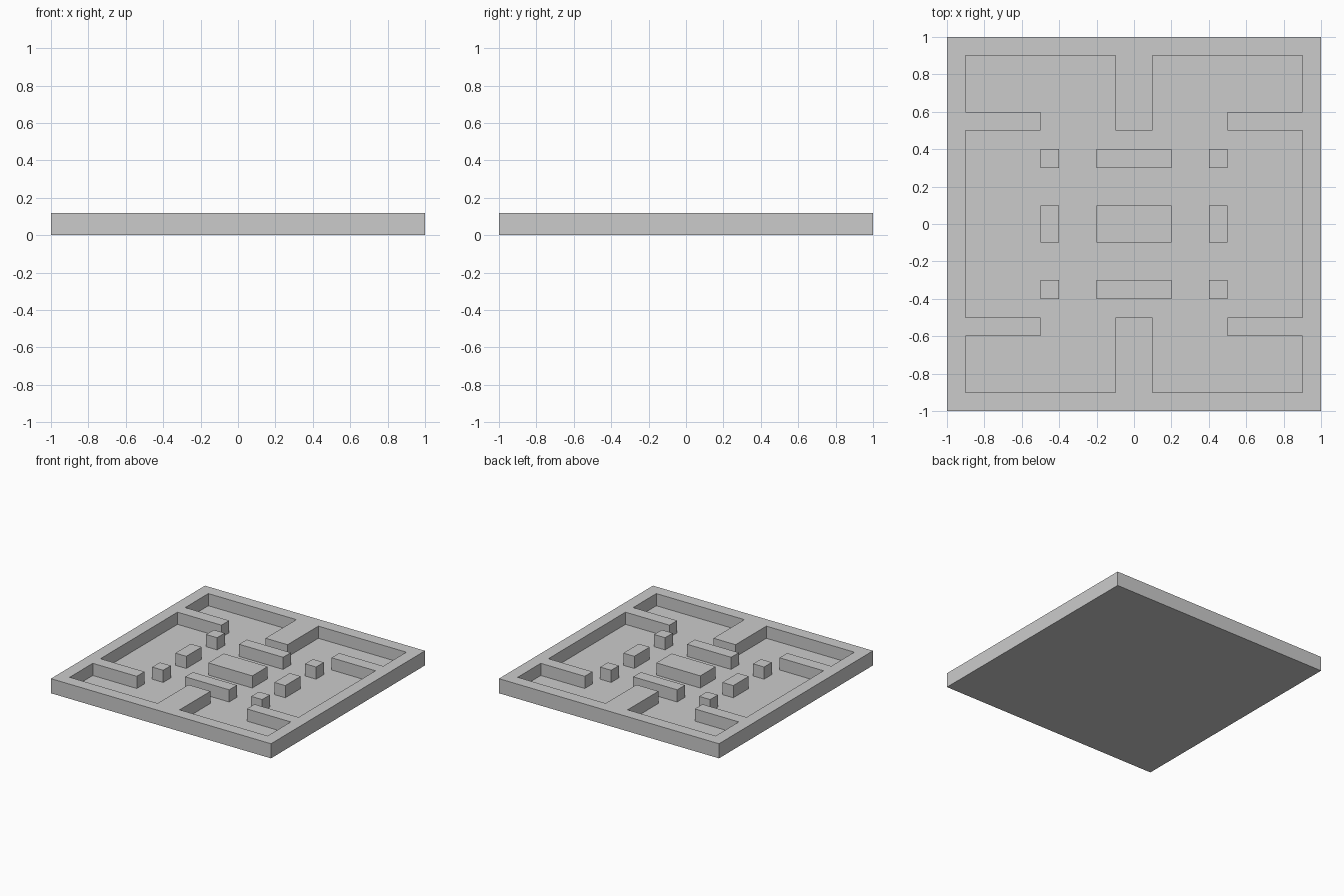
import bpy
import bmesh
import math
from mathutils import Vector

if "Cube" in bpy.data.objects:
    bpy.data.objects.remove(bpy.data.objects["Cube"])

FLOOR, TOP, CELL = 0.02, 0.12, 0.1

grey = bpy.data.materials.new("plain grey")
grey.diffuse_color = (0.6, 0.6, 0.6, 1)
grey.use_nodes = True
grey.node_tree.nodes["Principled BSDF"].inputs["Base Color"].default_value = grey.diffuse_color


def finish(bm, name):
    bmesh.ops.dissolve_limit(bm, angle_limit=math.radians(1),
                             verts=bm.verts, edges=bm.edges)
    bmesh.ops.recalc_face_normals(bm, faces=bm.faces)
    mesh = bpy.data.meshes.new(name)
    bm.to_mesh(mesh)
    bm.free()
    mesh.materials.append(grey)
    obj = bpy.data.objects.new(name, mesh)
    bpy.context.collection.objects.link(obj)
    return obj


def raise_faces(bm, faces, height):
    """Extrude faces upward, removing the originals' interior copies."""
    res = bmesh.ops.extrude_face_region(bm, geom=faces)
    verts = [v for v in res["geom"] if isinstance(v, bmesh.types.BMVert)]
    bmesh.ops.translate(bm, verts=verts, vec=(0, 0, height))
    return [f for f in res["geom"] if isinstance(f, bmesh.types.BMFace)]


def is_wall(p):
    x, y = abs(p.x), abs(p.y)
    rim = max(x, y) > 0.9
    side_bar = x > 0.5 and 0.5 < y < 0.6
    end_bar = x < 0.1 and y > 0.5
    return rim or side_bar or end_bar


# Board: floor slab with the rim and attached walls raised out of it
bm = bmesh.new()
n = round(2 / CELL)
bmesh.ops.create_grid(bm, x_segments=n, y_segments=n, size=1)
base = list(bm.faces)
top = raise_faces(bm, base, FLOOR)
if not any(f.is_valid and f.calc_center_median().z < 1e-5 for f in bm.faces):
    # Underside of the slab
    rim_edges = [e for e in bm.edges if e.is_boundary]
    bmesh.ops.contextual_create(bm, geom=rim_edges)
walls = [f for f in top if is_wall(f.calc_center_median())]
raise_faces(bm, walls, TOP - FLOOR)
bmesh.ops.delete(bm, geom=[f for f in walls if f.is_valid], context="FACES")
finish(bm, "board_with_walls")


def block(name, cx, cy, sx, sy):
    bm = bmesh.new()
    bmesh.ops.create_cube(bm, size=1)
    bmesh.ops.scale(bm, verts=bm.verts, vec=(sx, sy, TOP - FLOOR))
    bmesh.ops.translate(bm, verts=bm.verts,
                        vec=Vector((cx, cy, (TOP + FLOOR) / 2)))
    finish(bm, name)


# Free-standing blocks: three rows of three
for row, y, depth in (("front", -0.35, 0.1), ("middle", 0, 0.2), ("back", 0.35, 0.1)):
    for col, x, width in (("left", -0.45, 0.1), ("centre", 0, 0.4), ("right", 0.45, 0.1)):
        block(f"{row}_{col}_block", x, y, width, depth)
